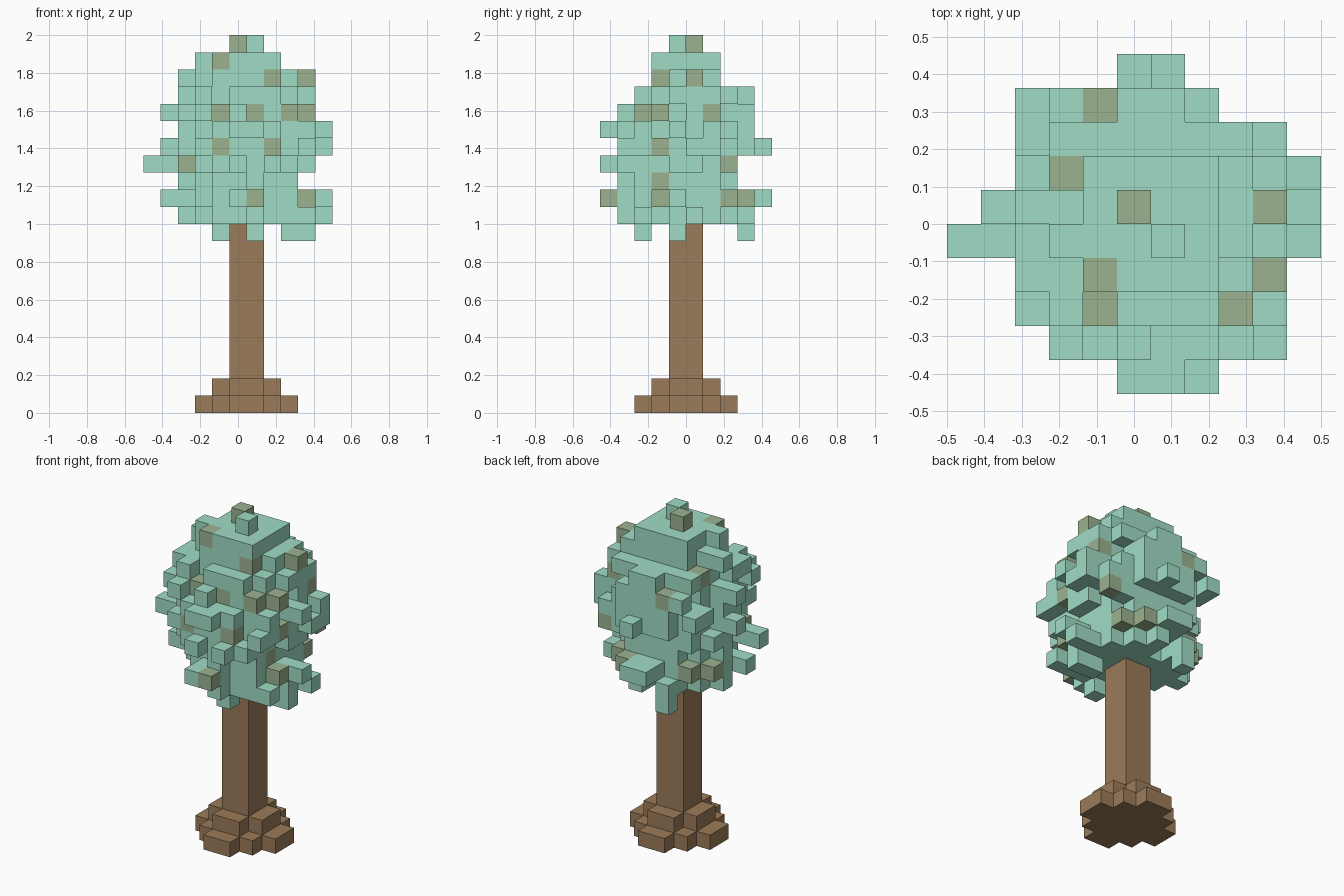
import bpy
import bmesh
import random
from mathutils import Vector

random.seed(7)
cube = bpy.data.objects.get("Cube")
if cube:
    bpy.data.objects.remove(cube, do_unlink=True)

UNIT = 2 / 22                     # edge length of one block
MID_I, MID_J = 5.5, 4.5           # trunk axis, in block indices


def make_material(name, colour):
    mat = bpy.data.materials.new(name)
    mat.use_nodes = True
    mat.diffuse_color = (*colour, 1)
    mat.node_tree.nodes["Principled BSDF"].inputs["Base Color"].default_value = (*colour, 1)
    return mat


leaf = make_material("leaf green", (0.35, 0.72, 0.56))
dry_leaf = make_material("olive leaf", (0.33, 0.45, 0.28))
bark = make_material("bark brown", (0.33, 0.20, 0.10))

AXES = [Vector((1, 0, 0)), Vector((0, 1, 0)), Vector((0, 0, 1))]


def corner_to_world(p):
    return Vector((p.x - MID_I, p.y - MID_J - 0.5, p.z)) * UNIT


def build_blocks(name, cells, materials, accents=()):
    """Build only the exposed faces of a set of unit blocks."""
    bm = bmesh.new()
    for cell in sorted(cells):
        for a, axis in enumerate(AXES):
            u, v = AXES[(a + 1) % 3], AXES[(a + 2) % 3]
            for side in (0, 1):
                step = axis * (2 * side - 1)
                neighbour = tuple(int(c + s) for c, s in zip(cell, step))
                if neighbour in cells:
                    continue
                base = Vector(cell) + axis * side
                ring = [base, base + u, base + u + v, base + v]
                if not side:
                    ring.reverse()
                face = bm.faces.new([bm.verts.new(corner_to_world(p)) for p in ring])
                face.material_index = int(cell in accents)
    bmesh.ops.remove_doubles(bm, verts=bm.verts, dist=UNIT / 100)
    mesh = bpy.data.meshes.new(name)
    bm.to_mesh(mesh)
    bm.free()
    for mat in materials:
        mesh.materials.append(mat)
    obj = bpy.data.objects.new(name, mesh)
    bpy.context.collection.objects.link(obj)


# Stepped root base: two diamond-shaped tiers
roots = {(i, j, k) for i in range(11) for j in range(10) for k in (0, 1)
         if abs(i - MID_I) + abs(j - MID_J) <= 3 - k}
build_blocks("root_base", roots, [bark])

# Square trunk
bpy.ops.mesh.primitive_cube_add(size=1, location=(UNIT / 2, 0, 6.5 * UNIT))
trunk = bpy.context.object
trunk.name = "trunk"
trunk.scale = (2 * UNIT, 2 * UNIT, 10 * UNIT)
trunk.data.materials.append(bark)

# Crown extents per tier from the bottom: first and last block in x, then in y
TIERS = [(2, 10, 1, 8), (1, 10, 0, 9), (2, 8, 1, 7), (0, 9, 0, 7), (1, 10, 1, 9),
         (2, 10, 0, 8), (1, 9, 1, 8), (2, 9, 2, 8), (2, 9, 3, 6), (3, 7, 3, 6)]
# Crown footprint: first and last x block for each row from front to back
PLAN = [(5, 7), (3, 9), (2, 9), (2, 9), (0, 10), (1, 10), (2, 10), (2, 9), (2, 7), (5, 6)]
crown = set()


def branch(i, j, k):
    """Fill blocks from a tip back toward the trunk axis."""
    while abs(i - MID_I) > 1 or abs(j - MID_J) > 1:
        crown.add((i, j, k))
        if abs(i - MID_I) > abs(j - MID_J):
            i += 1 if i < MID_I else -1
        else:
            j += 1 if j < MID_J else -1
    crown.add((i, j, k))


# Crown tiers: egg-shaped core, ragged rim and one twig reaching each side
for n, (i0, i1, j0, j1) in enumerate(TIERS):
    k = n + 11
    radius = 3.7 * (1 - ((k - 15.2) / 5.4) ** 2) ** 0.5
    for j in range(j0, j1 + 1):
        for i in range(max(i0, PLAN[j][0]), min(i1, PLAN[j][1]) + 1):
            reach = ((i - MID_I) ** 2 + (j - MID_J) ** 2) ** 0.5
            if reach <= radius or (reach <= radius + 0.9 and random.random() < 0.35):
                crown.add((i, j, k))
    row, column = 4 + k % 2, 5 + k % 2
    crown.update((i, row, k) for i in range(i0, i1 + 1))
    crown.update((column, j, k) for j in range(j0, j1 + 1))

# Protruding leaf tips
for tip in [(2, 8, 16), (2, 7, 16), (9, 1, 15), (9, 2, 15), (9, 2, 11), (3, 1, 15),
            (7, 0, 14), (6, 0, 16), (6, 9, 12), (4, 8, 11), (9, 4, 11), (2, 2, 17),
            (6, 2, 11), (10, 6, 15), (10, 6, 16), (9, 7, 15), (8, 2, 13),
            (4, 1, 16), (6, 2, 18), (9, 6, 18), (7, 3, 20)]:
    branch(*tip)

# Flat slab of leaves at the back
crown.update((i, 8, k) for i in (4, 5, 6, 7) for k in (15, 16))

# Olive leaves, with the sides kept clear: front, right, top
ACCENTS = {(5, 5, 21): "frt", (4, 3, 20): "ft", (7, 3, 19): "fr", (9, 5, 19): "frt",
           (4, 2, 17): "ft", (8, 2, 17): "frt", (9, 3, 17): "frt", (6, 2, 17): "f",
           (9, 6, 17): "r", (4, 1, 15): "f", (7, 1, 15): "f", (9, 3, 15): "r",
           (2, 3, 14): "f", (9, 7, 14): "r", (8, 3, 13): "r", (6, 0, 12): "f",
           (9, 3, 12): "fr", (8, 7, 12): "r", (7, 8, 12): "r", (4, 8, 17): "t",
           (3, 6, 18): "", (3, 7, 12): "", (2, 6, 12): ""}
for (i, j, k), sides in ACCENTS.items():
    branch(i, j, k)
    crown = {c for c in crown if not (
        ("f" in sides and c[0] == i and c[2] == k and c[1] < j)
        or ("r" in sides and c[1] == j and c[2] == k and c[0] > i)
        or ("t" in sides and c[0] == i and c[1] == j and c[2] > k))}
crown.update(ACCENTS)

# Top sprig and hanging leaves
crown.update([(6, 4, 21), (6, 2, 10), (8, 4, 10), (9, 4, 10), (4, 8, 10)])
build_blocks("leaf_crown", crown, [leaf, dry_leaf], ACCENTS)
